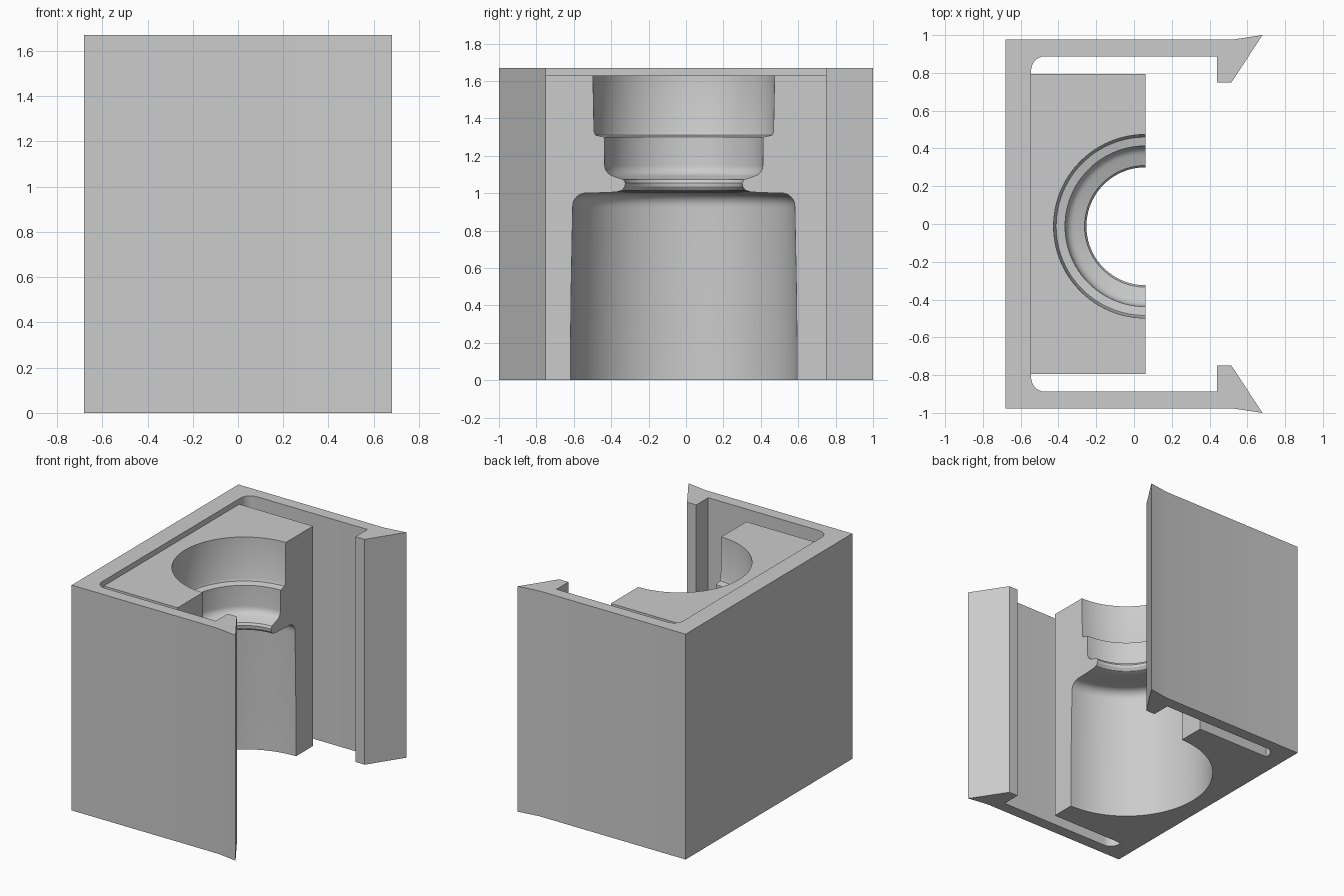
import bpy, bmesh, math
from mathutils import Matrix, Vector

cube = bpy.data.objects.get("Cube")
if cube:
    bpy.data.objects.remove(cube, do_unlink=True)

HEIGHT, BLOCK_TOP = 1.67, 1.63
WALL_X, FACE_X = -0.545, 0.06

plastic = bpy.data.materials.new("light grey plastic")
plastic.use_nodes = True
grey = (0.6, 0.6, 0.6, 1)
plastic.diffuse_color = grey
plastic.node_tree.nodes["Principled BSDF"].inputs["Base Color"].default_value = grey


def make_object(name, bm):
    bmesh.ops.recalc_face_normals(bm, faces=bm.faces)
    mesh = bpy.data.meshes.new(name)
    bm.to_mesh(mesh)
    bm.free()
    mesh.materials.append(plastic)
    obj = bpy.data.objects.new(name, mesh)
    bpy.context.collection.objects.link(obj)
    return obj


def prism(name, outline, height):
    bm = bmesh.new()
    base = bm.faces.new([bm.verts.new((x, y, 0)) for x, y in outline])
    top = bmesh.ops.extrude_face_region(bm, geom=[base])["geom"]
    verts = [v for v in top if isinstance(v, bmesh.types.BMVert)]
    bmesh.ops.translate(bm, verts=verts, vec=(0, 0, height))
    return make_object(name, bm)


def lathe(name, profile, centre, steps):
    bm = bmesh.new()
    verts = [bm.verts.new((r, 0, z)) for r, z in profile]
    edges = [bm.edges.new(pair) for pair in zip(verts, verts[1:])]
    bmesh.ops.spin(bm, geom=verts + edges, axis=(0, 0, 1), cent=(0, 0, 0),
                   angle=math.tau, steps=steps, use_duplicate=False)
    bmesh.ops.remove_doubles(bm, verts=bm.verts, dist=0.0005)
    bmesh.ops.transform(bm, matrix=Matrix.Translation(Vector(centre)), verts=bm.verts)
    return make_object(name, bm)


def arc(cx, cy, radius, start, end, count=6):
    angles = [math.radians(start + (end - start) * i / count) for i in range(count + 1)]
    return [(cx + radius * math.cos(a), cy + radius * math.sin(a)) for a in angles]


def combine(target, other, operation):
    mod = target.modifiers.new(operation.lower(), 'BOOLEAN')
    mod.operation, mod.object, mod.solver = operation, other, 'EXACT'
    bpy.ops.object.select_all(action='DESELECT')
    bpy.context.view_layer.objects.active = target
    target.select_set(True)
    bpy.ops.object.modifier_apply(modifier=mod.name)
    bpy.data.objects.remove(other, do_unlink=True)


# Back wall with two clip arms: half outline, mirrored across y
half = [(-0.68, 0.976), (0.52, 0.976), (0.68, 1.0), (0.515, 0.748),
        (0.44, 0.748), (0.44, 0.888)]
half += arc(WALL_X + 0.075, 0.813, 0.075, 90, 180)
body = prism("clip_holder", half + [(x, -y) for x, y in reversed(half)], HEIGHT)

# Inner block fused to the back wall
side = 0.793
block = prism("inner_block", [(WALL_X - 0.05, -side), (FACE_X, -side),
                              (FACE_X, side), (WALL_X - 0.05, side)], BLOCK_TOP)
combine(body, block, 'UNION')

# Bottle-shaped recess: body, rounded shoulder, neck, flared collar, cap
profile = [(0, -0.1), (0.606, -0.1), (0.606, 0.16), (0.602, 0.5), (0.594, 0.92)]
profile += arc(0.524, 0.93, 0.07, 8, 84)
profile += [(0.42, 1.003), (0.36, 1.006), (0.33, 1.015), (0.314, 1.035),
            (0.312, 1.055), (0.322, 1.072), (0.36, 1.085)]
profile += arc(0.363, 1.15, 0.06, -75, 0)
profile += [(0.425, 1.3), (0.472, 1.31), (0.48, 1.33), (0.486, 1.64),
            (0.486, 1.8), (0, 1.8)]
recess = lathe("bottle_recess", profile, (FACE_X, -0.012, 0), 96)
combine(body, recess, 'DIFFERENCE')

bpy.ops.object.shade_smooth_by_angle(angle=math.radians(30))
